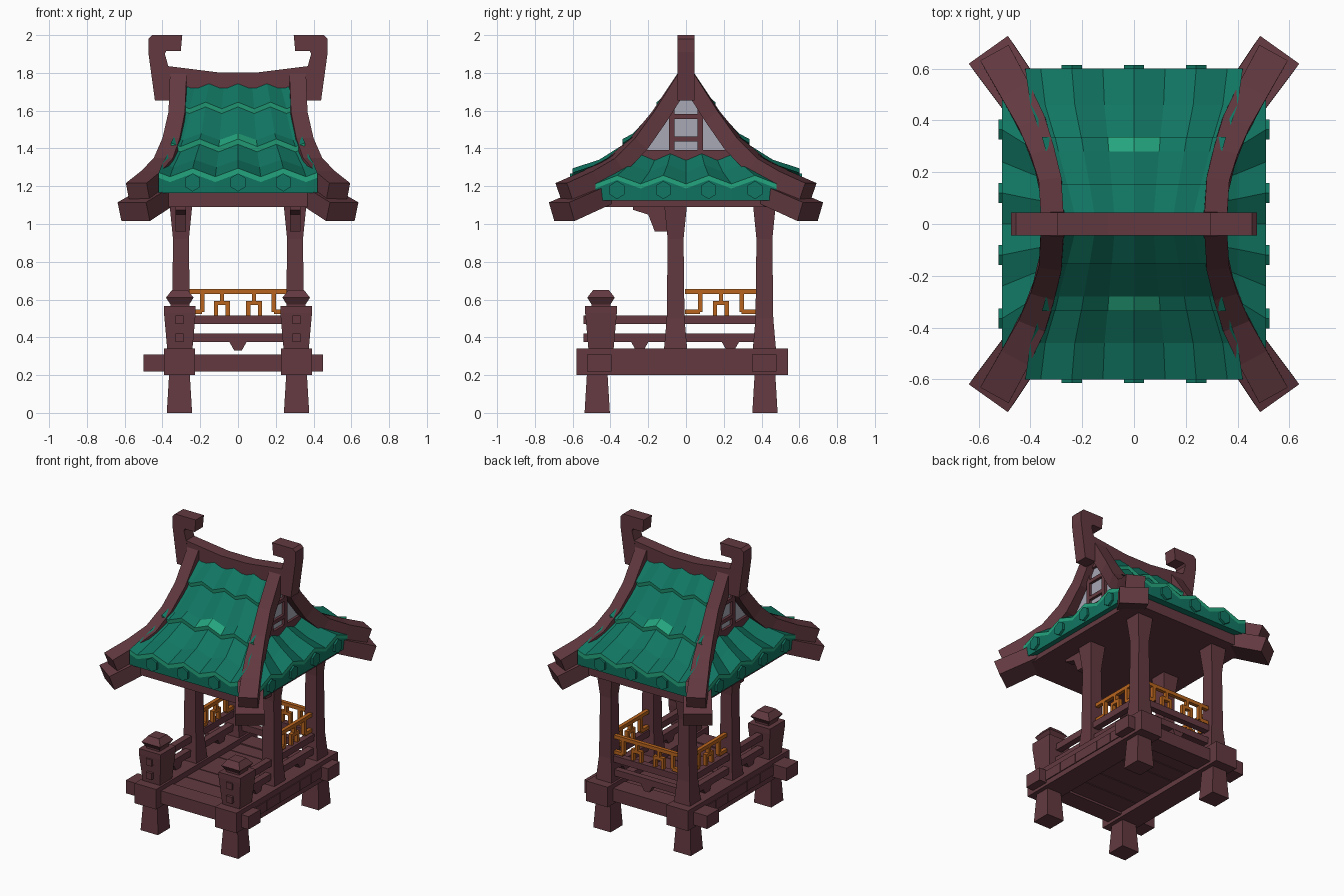
import bpy, bmesh, math
from mathutils import Vector

if "Cube" in bpy.data.objects:
    bpy.data.objects.remove(bpy.data.objects["Cube"])

def mat(name, rgb):
    m = bpy.data.materials.new(name)
    lin = [((c / 255 + 0.055) / 1.055) ** 2.4 for c in rgb]
    m.diffuse_color = (*lin, 1)
    m.use_nodes = True
    m.node_tree.nodes["Principled BSDF"].inputs["Base Color"].default_value = m.diffuse_color
    return m

WOOD = mat("dark red wood", (98, 57, 64))
GREEN = mat("teal tile", (17, 118, 98))
LIGHT = mat("light green tile edge", (36, 165, 125))
ORANGE = mat("orange lattice", (184, 100, 30))
GREY = mat("grey panel", (168, 168, 182))

def make(name, verts, faces, mats, idx=None, fix=True):
    me = bpy.data.meshes.new(name)
    me.from_pydata([tuple(v) for v in verts], [], faces)
    for m in mats:
        me.materials.append(m)
    if idx:
        me.polygons.foreach_set("material_index", idx)
    if fix:
        bm = bmesh.new()
        bm.from_mesh(me)
        bmesh.ops.recalc_face_normals(bm, faces=bm.faces[:])
        bm.to_mesh(me)
        bm.free()
    ob = bpy.data.objects.new(name, me)
    bpy.context.collection.objects.link(ob)
    return ob

def loft(name, rings, m):
    n = len(rings[0])
    verts = [v for r in rings for v in r]
    faces = [(k * n + i, k * n + (i + 1) % n, (k + 1) * n + (i + 1) % n, (k + 1) * n + i)
             for k in range(len(rings) - 1) for i in range(n)]
    last = (len(rings) - 1) * n
    faces += [tuple(reversed(range(n))), tuple(range(last, last + n))]
    return make(name, verts, faces, [m])

def box(name, x0, x1, y0, y1, z0, z1, m=WOOD):
    return loft(name, [[(x0, y0, z), (x1, y0, z), (x1, y1, z), (x0, y1, z)] for z in (z0, z1)], m)

def pillar(name, x, y, levels, m=WOOD):
    # square column; levels are (z, half width)
    return loft(name, [[(x - h, y - h, z), (x + h, y - h, z), (x + h, y + h, z), (x - h, y + h, z)]
                       for z, h in levels], m)

def prism(name, pts, axis, a, b, m=WOOD):
    # pts are (horizontal, z), extruded along axis from a to b
    f = (lambda p, t: (t, p[0], p[1])) if axis == "x" else (lambda p, t: (p[0], t, p[1]))
    return loft(name, [[f(p, t) for p in pts] for t in (a, b)], m)

def sweep(name, path, m=WOOD):
    # path of (x, y, z, width, height)
    P = [Vector(p[:3]) for p in path]
    rings = []
    for i, p in enumerate(path):
        t = (P[min(i + 1, len(P) - 1)] - P[max(i - 1, 0)]).normalized()
        s = t.cross(Vector((0, 0, 1))).normalized()
        u = s.cross(t)
        rings.append([P[i] + s * a * p[3] / 2 + u * b * p[4] / 2
                      for a, b in ((-1, -1), (1, -1), (1, 1), (-1, 1))])
    return loft(name, rings, m)

# ---- base
for sx in (-1, 1):
    x = 0.31 * sx
    for y in (-0.47, 0.418):
        pillar("foot", x, y, [(0, 0.067), (0.2, 0.055)])
    box("side_floor_beam", x - 0.083, x + 0.083, -0.58, 0.54, 0.2, 0.34)
for y in (-0.46, 0.415):
    box("cross_floor_beam", -0.5, 0.45, y - 0.065, y + 0.065, 0.22, 0.31)
edges = [-0.4, -0.25, -0.105, 0.11, 0.24, 0.36]
for a, b in zip(edges, edges[1:]):
    box("floor_plank", -0.399, 0.399, a + 0.003, b - 0.003, 0.235, 0.302)

# ---- posts, pillars, brackets and rails
PILLAR = [(0.33, 0.062), (0.5, 0.047), (0.92, 0.042), (1.1, 0.06)]
bracket = [(-0.28, 1.1), (-0.28, 1.075), (-0.2, 1.05), (-0.165, 0.96), (-0.07, 0.96), (-0.07, 1.1)]
drop = [(-0.048, 0.38), (-0.02, 0.33), (0.02, 0.33), (0.048, 0.38)]
for sx in (-1, 1):
    x = 0.302 * sx
    pillar("front_post", 0.308 * sx, -0.45,
           [(0.33, 0.066), (0.53, 0.084), (0.565, 0.084), (0.565, 0.05), (0.575, 0.05),
            (0.61, 0.073), (0.65, 0.042)])
    pillar("middle_pillar", x, -0.055, PILLAR)
    pillar("back_pillar", x, 0.415, PILLAR)
    prism("pillar_bracket", bracket, "x", x - 0.028, x + 0.028)
    for z0, z1 in ((0.47, 0.515), (0.375, 0.42)):
        box("side_rail", 0.31 * sx - 0.022, 0.31 * sx + 0.022, -0.543, 0.41, z0, z1)
    for y in (-0.245, 0.235):
        prism("rail_drop", [(y + a, z) for a, z in drop], "x", 0.31 * sx - 0.02, 0.31 * sx + 0.02)
for z0, z1 in ((0.47, 0.515), (0.375, 0.42)):
    box("back_rail", -0.3, 0.3, 0.393, 0.437, z0, z1)
prism("rail_drop", drop, "y", 0.395, 0.435)

# ---- orange lattice panels
def lattice(axis, centre, fixed, half, hook, loops):
    def bar(s0, s1, z0, z1):
        s0, s1 = centre + s0, centre + s1
        f0, f1 = fixed - 0.013, fixed + 0.013
        if axis == "x":
            box("lattice_bar", s0, s1, f0, f1, z0, z1, ORANGE)
        else:
            box("lattice_bar", f0, f1, s0, s1, z0, z1, ORANGE)
    bar(-half, half, 0.63, 0.655)
    for d in (-1, 1):
        bar(d * hook - 0.012, d * hook + 0.012, 0.535, 0.632)
        bar(min(d * hook, d * half), max(d * hook, d * half), 0.523, 0.547)
    for c in loops:
        bar(c - 0.042, c + 0.042, 0.57, 0.592)
        bar(c - 0.01, c + 0.01, 0.59, 0.632)
        for d in (-0.031, 0.031):
            bar(c + d - 0.011, c + d + 0.011, 0.515, 0.572)

lattice("x", 0, 0.415, 0.26, 0.19, (-0.085, 0.085))
for sx in (-1, 1):
    lattice("y", 0.185, 0.302 * sx, 0.19, 0.11, (0,))

# ---- roof tiles: rows are (distance out, half width, z, wave height, material of strip below)
def tiles(name, rows, cols, heights, axis, sign):
    n, hw0 = len(cols), cols[-1]
    verts, faces, idx = [], [], []
    for d, hw, z, amp, _ in rows:
        for c, h in zip(cols, heights):
            s = c * hw / hw0
            p = (s, d * sign) if axis == "y" else (d * sign, s)
            verts.append((*p, z + amp * h))
    flip = (axis == "y") == (sign > 0)
    for r in range(len(rows) - 1):
        for i in range(n - 1):
            f = (r * n + i, r * n + i + 1, (r + 1) * n + i + 1, (r + 1) * n + i)
            faces.append(f if flip else f[::-1])
            k = rows[r][4]
            if k == 2:  # worn patch beside the centre line
                k = 1 if abs(cols[i] + cols[i + 1]) < 0.2 else 0
            idx.append(k)
    # make the strips face outwards
    faces = [f[::-1] for f in faces]
    return make(name, verts, faces, [GREEN, LIGHT], idx, fix=False)

front_rows = [(0.03, 0.265, 1.725, 0.03, 0), (0.155, 0.3, 1.61, 0.035, 1), (0.15, 0.3, 1.585, 0.035, 0),
              (0.28, 0.34, 1.445, 0.035, 2), (0.335, 0.355, 1.41, 0.04, 1), (0.33, 0.355, 1.382, 0.04, 0),
              (0.46, 0.4, 1.3, 0.04, 0), (0.6, 0.42, 1.25, 0.045, 1), (0.6, 0.42, 1.222, 0.045, 0),
              (0.595, 0.42, 1.165, 0, 0), (0.48, 0.42, 1.165, 0, 0)]
side_rows = [(0.3, 0.32, 1.35, 0.035, 0), (0.4, 0.39, 1.275, 0.04, 0), (0.51, 0.48, 1.212, 0.045, 1),
             (0.51, 0.48, 1.188, 0.045, 0), (0.505, 0.48, 1.125, 0, 0), (0.4, 0.48, 1.125, 0, 0)]
for s in (-1, 1):
    tiles("main_roof_tiles", front_rows, [-0.42, -0.36, -0.24, -0.12, 0, 0.12, 0.24, 0.36, 0.42],
          [0.5, 0, 1, 0, 1, 0, 1, 0, 0.5], "y", s)
    tiles("side_roof_tiles", side_rows, [-0.48, -0.365, -0.24, -0.12, 0, 0.12, 0.24, 0.365, 0.48],
          [0, 1, 0, 1, 0, 1, 0, 1, 0], "x", s)
    # hexagonal tile ends
    hexa = [(0.045 * math.sin(k * math.pi / 3), 0.048 * math.cos(k * math.pi / 3)) for k in range(6)]
    for c in (-0.24, 0, 0.24):
        prism("tile_end", [(c + a, 1.22 + b) for a, b in hexa], "y", 0.59 * s, 0.614 * s, GREEN)
    for c in (-0.365, -0.12, 0.12, 0.365):
        prism("tile_end", [(c + a, 1.18 + b) for a, b in hexa], "x", 0.5 * s, 0.522 * s, GREEN)

# ---- ceiling slab
box("ceiling_slab", -0.47, 0.47, -0.55, 0.55, 1.09, 1.163)

# ---- gables
for s in (-1, 1):
    tri = [(-0.29, 1.34), (0.29, 1.34), (0.16, 1.52), (0.06, 1.69), (-0.06, 1.69), (-0.16, 1.52)]
    prism("gable_panel", tri, "x", 0.28 * s, 0.3 * s, GREY)
    a, b = sorted((0.29 * s, 0.318 * s))
    box("gable_sill", a, b, -0.29, 0.29, 1.34, 1.392)
    for y in (-0.075, 0.075):
        box("gable_upright", a, b, y - 0.015, y + 0.015, 1.38, 1.63)
    for z, w in ((1.45, 0.08), (1.57, 0.08), (1.67, 0.06)):
        box("gable_crossbar", a, b, -w, w, z - 0.013, z + 0.013)

# ---- hip beams and corner beams
hip = [(0.315, 0.01, 1.77, 0.088, 0.085), (0.32, 0.14, 1.57, 0.088, 0.085), (0.345, 0.25, 1.425, 0.095, 0.09),
       (0.385, 0.37, 1.31, 0.11, 0.095), (0.45, 0.5, 1.235, 0.12, 0.1), (0.53, 0.645, 1.17, 0.125, 0.1)]
corner = [(0.39, 0.43, 1.165, 0.17, 0.1), (0.552, 0.658, 1.065, 0.185, 0.105)]
for sx in (-1, 1):
    for sy in (-1, 1):
        sweep("hip_beam", [(x * sx, y * sy, *r) for x, y, *r in hip])
        sweep("corner_beam", [(x * sx, y * sy, *r) for x, y, *r in corner])

# ---- ridge and its hooked ends
ridge = [(-0.4, 1.72), (0.4, 1.72), (0.4, 1.84), (0.365, 1.835), (0.1, 1.802), (-0.1, 1.802),
         (-0.365, 1.835), (-0.4, 1.84)]
prism("ridge_beam", ridge, "y", -0.044, 0.044)
hook = [(0.355, 1.655), (0.44, 1.655), (0.475, 1.91), (0.475, 1.98), (0.455, 2.0), (0.295, 2.0),
        (0.303, 1.915), (0.38, 1.915), (0.387, 1.9), (0.365, 1.82)]
for s in (-1, 1):
    prism("ridge_hook", [(x * s, z) for x, z in hook], "y", -0.045, 0.045)
